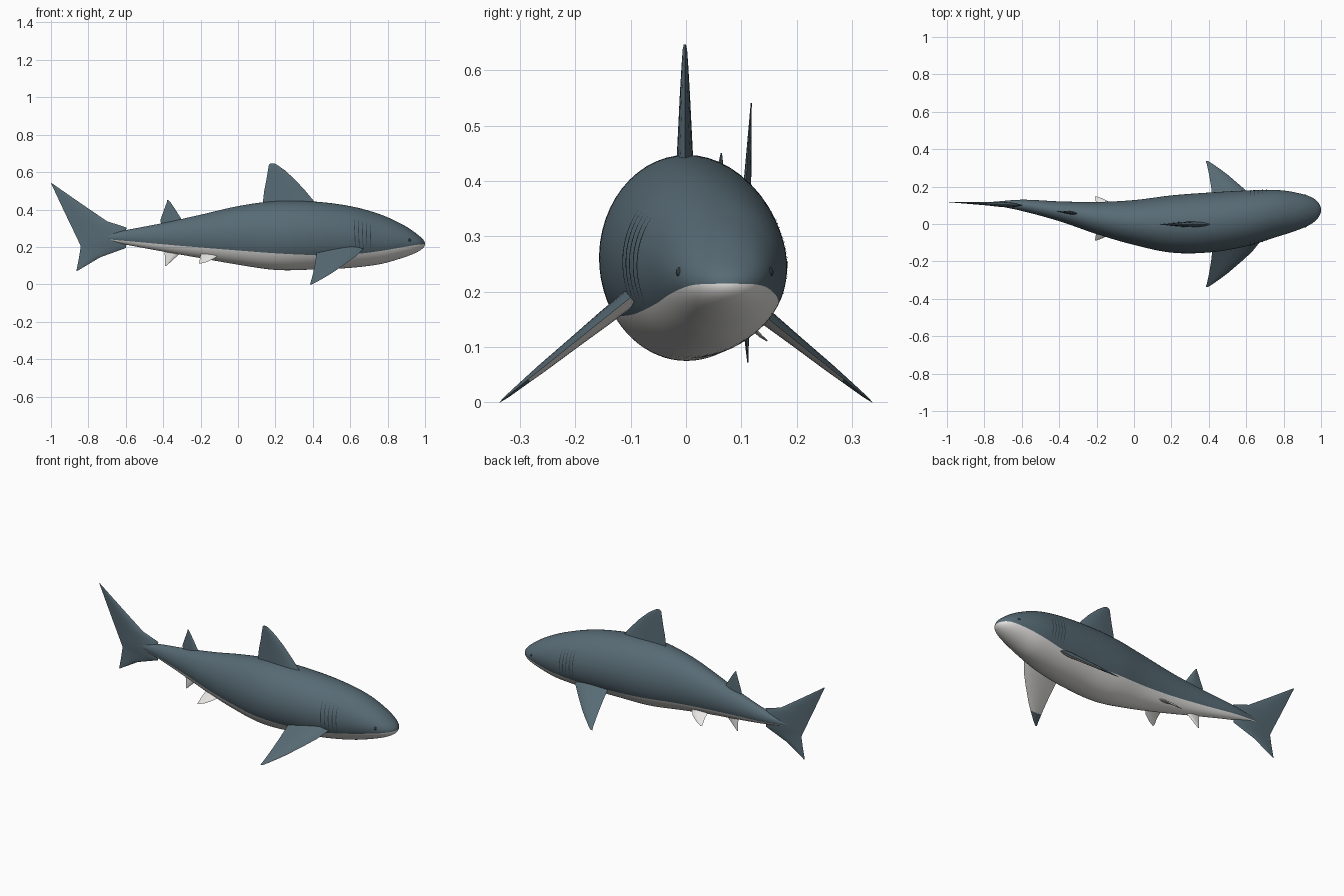
import bpy, bmesh, math
from mathutils import Vector

if "Cube" in bpy.data.objects:
    bpy.data.objects.remove(bpy.data.objects["Cube"])


def material(name, rgb):
    m = bpy.data.materials.new(name)
    m.diffuse_color = (*rgb, 1)
    m.use_nodes = True
    m.node_tree.nodes["Principled BSDF"].inputs["Base Color"].default_value = m.diffuse_color
    return m


SKIN = material("slate_skin", (0.095, 0.145, 0.175))
BELLY = material("pale_belly", (0.80, 0.79, 0.77))
DARK = material("dark_detail", (0.03, 0.045, 0.055))


def finish(name, bm, mats, angle=40):
    bmesh.ops.recalc_face_normals(bm, faces=bm.faces)
    me = bpy.data.meshes.new(name)
    bm.to_mesh(me)
    bm.free()
    for m in mats:
        me.materials.append(m)
    ob = bpy.data.objects.new(name, me)
    bpy.context.collection.objects.link(ob)
    bpy.ops.object.select_all(action='DESELECT')
    ob.select_set(True)
    bpy.context.view_layer.objects.active = ob
    bpy.ops.object.shade_smooth_by_angle(angle=math.radians(angle))
    return ob


# Body stations: x, top z, bottom z, side offset y, half width, belly line z
STATIONS = [
    (1.0, .215, .215, .075, 0, .215), (.963, .264, .175, .073, .062, .212),
    (.866, .327, .137, .066, .102, .196), (.76, .374, .108, .056, .126, .178),
    (.6, .418, .088, .030, .149, .160), (.4, .443, .079, .008, .160, .157),
    (.2, .445, .077, 0, .153, .166), (0, .418, .105, .008, .120, .181),
    (-.2, .372, .140, .032, .086, .197), (-.4, .328, .175, .068, .053, .214),
    (-.6, .290, .212, .100, .030, .232), (-.75, .262, .240, .110, .009, .246)]
T = [math.sqrt(1 - s[0]) for s in STATIONS]


def station(x):
    """Smooth interpolation of the stations; square-root spacing rounds the nose."""
    t = math.sqrt(max(0, 1 - x))
    i = max(k for k in range(len(T) - 1) if T[k] <= t + 1e-9 or k == 0)
    h = T[i + 1] - T[i]
    u = (t - T[i]) / h

    def slope(k, c):
        a, b = max(0, k - 1), min(len(T) - 1, k + 1)
        return (STATIONS[b][c] - STATIONS[a][c]) / (T[b] - T[a])
    out = []
    for c in range(1, 6):
        p, q = STATIONS[i][c], STATIONS[i + 1][c]
        out.append(p * (1 + 2 * u) * (1 - u) ** 2 + q * u * u * (3 - 2 * u)
                   + h * slope(i, c) * u * (1 - u) ** 2 + h * slope(i + 1, c) * u * u * (u - 1))
    return out


def skin(x, a, grow=0):
    top, bot, y, w, _ = station(x)
    return Vector((x, y + (w + grow) * math.cos(a),
                   (top + bot) / 2 + ((top - bot) / 2 + grow) * math.sin(a)))


# Body: rings whose vertices follow the belly line
bm = bmesh.new()
UP, LOW, RINGS = 36, 24, 110
rings = []
for r in range(RINGS + 1):
    t = .02 + (T[-1] - .02) * r / RINGS
    x = 1 - t * t
    top, bot, _, _, line = station(x)
    s = (line - (top + bot) / 2) / ((top - bot) / 2)
    a0 = math.asin(max(-.95, min(.95, s)))
    angles = [a0 + (math.pi - 2 * a0) * k / UP for k in range(UP)]
    angles += [math.pi - a0 + (math.pi + 2 * a0) * k / LOW for k in range(LOW)]
    rings.append([bm.verts.new(skin(x, a)) for a in angles])
N = UP + LOW
nose = bm.verts.new((1, .075, .215))
for k in range(N):
    j = (k + 1) % N
    bm.faces.new((nose, rings[0][k], rings[0][j])).material_index = int(k >= UP)
    for p, q in zip(rings, rings[1:]):
        bm.faces.new((p[k], q[k], q[j], p[j])).material_index = int(k >= UP)
bm.faces.new(rings[-1])
finish("body", bm, [SKIN, BELLY], 60)


def fin(name, sections, normal, mats, rule=None):
    """Loft lens-shaped sections: (leading point, trailing point, half thickness)."""
    bm = bmesh.new()
    n, loops = 10, []
    normal = Vector(normal).normalized()
    for lead, trail, th in sections:
        lead, trail = Vector(lead), Vector(trail)
        pts = []
        for k in range(2 * n):
            s = (k if k <= n else 2 * n - k) / n
            side = 1 if k <= n else -1
            h = th * math.sin(math.pi * s ** .7) * side
            pts.append(bm.verts.new(lead.lerp(trail, s) + normal * h))
        loops.append(pts)
    for i, (p, q) in enumerate(zip(loops, loops[1:])):
        for k in range(2 * n):
            j = (k + 1) % (2 * n)
            f = bm.faces.new((p[k], p[j], q[j], q[k]))
            if rule:
                f.material_index = rule(i, k < n)
    bm.faces.new(loops[0])
    bm.faces.new(loops[-1])
    return finish(name, bm, mats)


def upright(rows, y):
    """Rows of z, leading x, trailing x, half thickness in an upright plane."""
    return [((a, y(a), z), (b, y(b), z), th) for z, a, b, th in rows]


# Dorsal fins, anal fin and tail fin
fin("dorsal_fin", upright([(.40, .45, .13, .018), (.44, .41, .133, .015), (.50, .36, .14, .012),
                           (.56, .305, .152, .009), (.61, .25, .16, .006),
                           (.638, .21, .165, .004), (.647, .192, .172, .002)],
                          lambda x: -.002), (0, 1, 0), [SKIN])
slant = lambda x: .055 - .12 * (x + .3)
fin("second_dorsal_fin", upright([(.31, -.28, -.41, .010), (.345, -.30, -.415, .008),
                                  (.40, -.335, -.395, .006), (.44, -.362, -.38, .003),
                                  (.451, -.372, -.378, .001)], slant), (.12, 1, 0), [SKIN])
fin("anal_fin", upright([(.19, -.30, -.39, .009), (.165, -.31, -.392, .007),
                         (.12, -.36, -.39, .004), (.098, -.383, -.39, .001)], slant),
    (.12, 1, 0), [BELLY])
fin("tail_fin", upright([(.072, -.858, -.864, .001), (.144, -.738, -.850, .006),
                         (.194, -.60, -.842, .010), (.205, -.60, -.841, .012),
                         (.25, -.60, -.862, .014), (.304, -.597, -.888, .012),
                         (.337, -.70, -.904, .009), (.436, -.845, -.951, .005),
                         (.541, -.996, -1.0, .001)],
                        lambda x: .10 - .045 * (x + .6)), (0, 1, 0), [SKIN])

# Paired fins, gill slits and eyes
for side, label in ((1, "left"), (-1, "right")):
    pec = [((.67, .10, .19), (.42, .10, .19), .016), ((.63, .15, .15), (.418, .15, .15), .014),
           ((.575, .20, .11), (.412, .20, .11), .011), ((.505, .26, .062), (.402, .26, .062), .008),
           ((.472, .285, .042), (.397, .285, .042), .006), ((.42, .322, .012), (.389, .322, .012), .003),
           ((.395, .337, 0), (.384, .337, 0), .0005)]
    fin("pectoral_fin_" + label,
        [((a[0], a[1] * side, a[2]), (b[0], b[1] * side, b[2]), th) for a, b, th in pec],
        (0, .62 * side, .78), [SKIN, BELLY], lambda i, upper: int(not upper and i < 4))

    pel = [(-.09, -.20, .045, .165, .008), (-.125, -.203, .085, .14, .005),
           (-.165, -.207, .105, .12, .003), (-.198, -.208, .117, .111, .001)]
    fin("pelvic_fin_" + label,
        [((a, .03 + y * side, z), (b, .03 + y * side, z), th) for a, b, y, z, th in pel],
        (0, .6 * side, .8), [BELLY])

    bm = bmesh.new()
    for g in range(5):
        prev = None
        for k in range(17):
            a = math.radians(-24 + 60 * k / 16)
            x = .625 + .021 * g - .006 * math.sin(a)
            half = .0022 * math.sin(math.pi * (k + .5) / 17)
            row = [bm.verts.new(skin(x + d, a if side > 0 else math.pi - a, .0015))
                   for d in (-half, half)]
            if prev:
                bm.faces.new((prev[0], prev[1], row[1], row[0]))
            prev = row
    finish("gill_slits_" + label, bm, [DARK])

    bm = bmesh.new()
    bmesh.ops.create_uvsphere(bm, u_segments=16, v_segments=10, radius=.010)
    a = math.radians(8)
    bmesh.ops.translate(bm, verts=bm.verts, vec=skin(.915, a if side > 0 else math.pi - a, -.007))
    finish("eye_" + label, bm, [DARK], 60)
